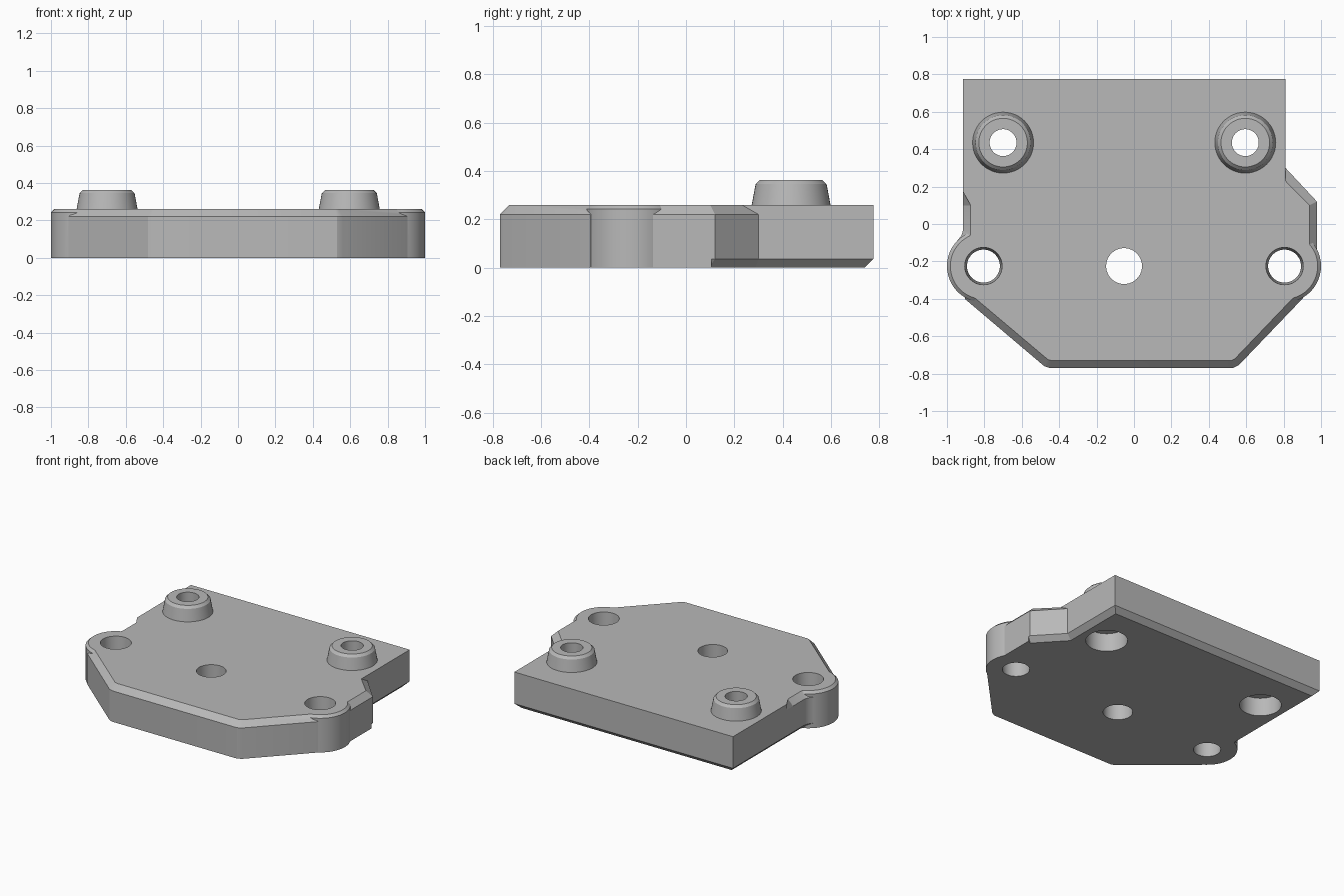
import bpy, bmesh, math

if "Cube" in bpy.data.objects:
    bpy.data.objects.remove(bpy.data.objects["Cube"])

grey = bpy.data.materials.new("plain_grey")
grey.use_nodes = True
grey.diffuse_color = (0.48, 0.48, 0.48, 1)
grey.node_tree.nodes["Principled BSDF"].inputs["Base Color"].default_value = grey.diffuse_color


def stack(name, loops):
    """Solid made from matching closed loops, listed from bottom to top."""
    bm = bmesh.new()
    rings = [[bm.verts.new(p) for p in loop] for loop in loops]
    n = len(rings[0])
    for low, high in zip(rings, rings[1:]):
        for i in range(n):
            j = (i + 1) % n
            bm.faces.new((low[i], low[j], high[j], high[i]))
    bm.faces.new(rings[0][::-1])
    bm.faces.new(rings[-1])
    bmesh.ops.remove_doubles(bm, verts=bm.verts, dist=0.0001)
    bmesh.ops.dissolve_degenerate(bm, edges=bm.edges, dist=0.0001)
    bmesh.ops.recalc_face_normals(bm, faces=bm.faces)
    mesh = bpy.data.meshes.new(name)
    bm.to_mesh(mesh)
    bm.free()
    mesh.materials.append(grey)
    obj = bpy.data.objects.new(name, mesh)
    bpy.context.collection.objects.link(obj)
    return obj


def turned(name, x, y, profile, sides=48):
    """Round part from (radius, height) pairs."""
    angles = [2 * math.pi * i / sides for i in range(sides)]
    return stack(name, [[(x + r * math.cos(a), y + r * math.sin(a), z) for a in angles]
                        for r, z in profile])


def combine(target, tool, operation):
    mod = target.modifiers.new(operation, "BOOLEAN")
    mod.operation = operation
    mod.solver = "EXACT"
    mod.object = tool
    bpy.context.view_layer.objects.active = target
    bpy.ops.object.modifier_apply(modifier=mod.name)
    bpy.data.objects.remove(tool)


# Plate outline, counter-clockwise: wall point, top shift, bottom shift
T, B = 0.04, 0.035
outline = [
    (-0.48, -0.76, 0.02, T - 0.005, 0, 0),
    (-0.45, -0.77, 0.01, T, 0, 0),
    (0.53, -0.77, -0.01, T, 0, 0),
    (0.56, -0.755, -0.02, T - 0.005, 0, 0),
    (0.905, -0.395, -0.03, 0.025, 0, 0),
    (0.85, -0.225, 0, 0, 0, 0),
    (0.978, -0.14, -T, 0.02, 0, 0),
    (0.978, 0.105, -T, -0.01, 0, 0),
    (0.978, 0.12, -T, -0.02, -0.025, -0.025),
    (0.81, 0.30, 0, -0.07, -B, -0.013),
    (0.81, 0.775, 0, 0, -B, -B),
    (-0.913, 0.775, 0, 0, B, -B),
    (-0.913, 0.17, 0, 0, B, 0),
    (-0.913, 0.10, T, 0, B, 0),
    (-0.913, -0.03, T, -0.02, B, 0),
    (-0.922, -0.06, T, -0.02, B, 0),
    (-0.948, -0.095, T, -0.02, B, 0),
    (-0.85, -0.225, 0, 0, 0, 0),
    (-0.905, -0.40, 0.03, 0.025, 0, 0),
]
plate = stack("mounting_plate", [
    [(x + bx, y + by, 0) for x, y, tx, ty, bx, by in outline],
    [(x, y, B) for x, y, *_ in outline],
    [(x, y, 0.22) for x, y, *_ in outline],
    [(x + tx, y + ty, 0.26) for x, y, tx, ty, bx, by in outline],
])

# Rounded ears on both sides
EAR_X, EAR_Y = 0.805, -0.225
for side in (-1, 1):
    ear = turned("ear", side * EAR_X, EAR_Y, [(0.195, 0), (0.195, 0.243), (0.177, 0.26)])
    combine(plate, ear, "UNION")

# Tapered bosses, counterbored from below
for x in (-0.70, 0.595):
    boss = turned("boss", x, 0.435, [(0.163, 0.2), (0.163, 0.26), (0.147, 0.345), (0.13, 0.362)])
    combine(plate, boss, "UNION")
    bore = turned("boss_bore", x, 0.435, [(0.135, -0.1), (0.135, 0.13), (0.072, 0.13), (0.072, 0.5)])
    combine(plate, bore, "DIFFERENCE")

# Through holes: tapered in the ears, straight in the middle
for x, low, high in ((-EAR_X, 0.088, 0.1), (EAR_X, 0.088, 0.1), (-0.053, 0.096, 0.096)):
    hole = turned("through_hole", x, EAR_Y, [(low, -0.1), (low, 0), (high, 0.26), (high, 0.4)])
    combine(plate, hole, "DIFFERENCE")

bpy.ops.object.select_all(action="DESELECT")
plate.select_set(True)
bpy.context.view_layer.objects.active = plate
bpy.ops.object.shade_smooth_by_angle(angle=math.radians(20))
